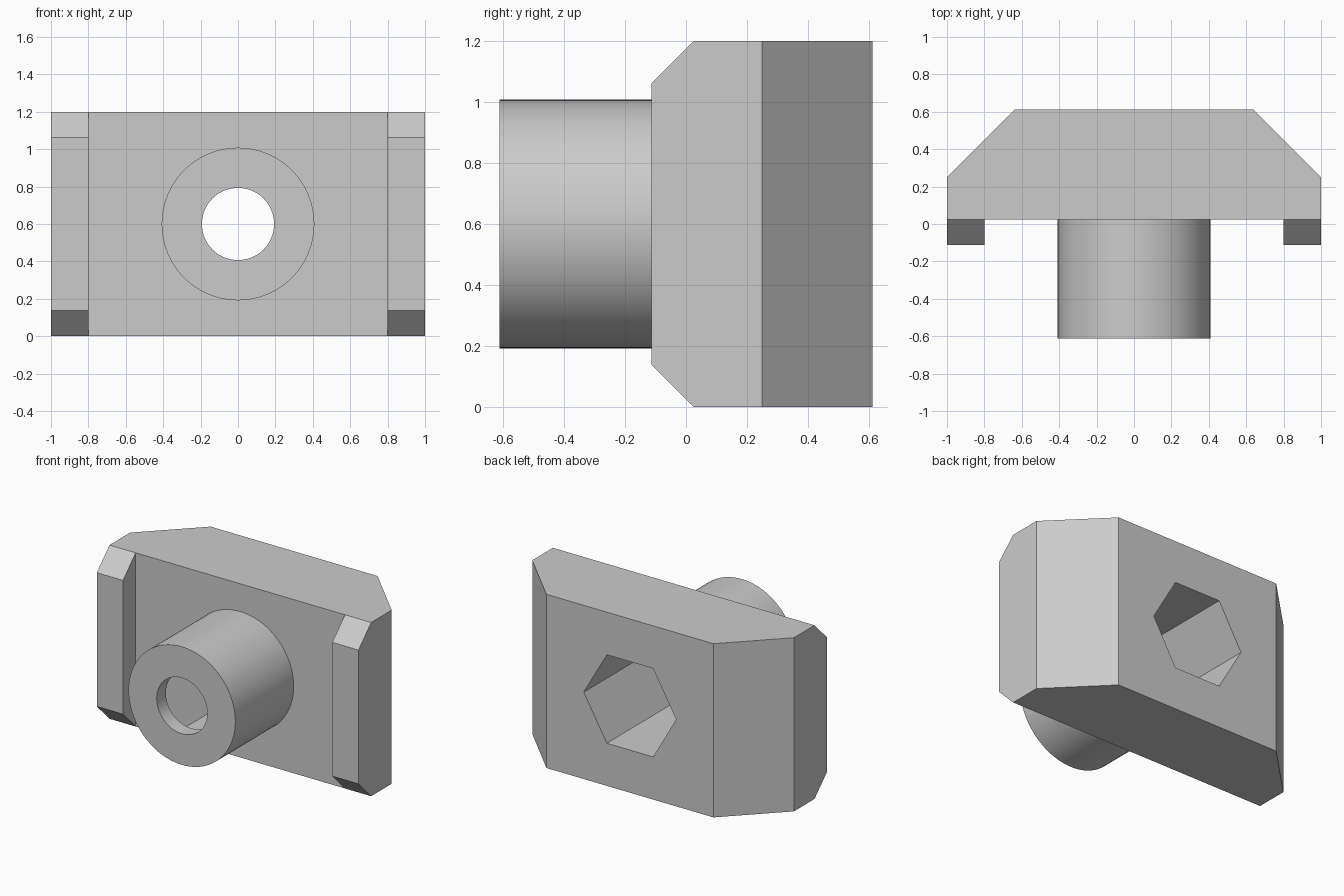
import bpy, bmesh, math
from mathutils import Vector

cube = bpy.data.objects.get("Cube")
if cube:
    bpy.data.objects.remove(cube, do_unlink=True)

HEIGHT = 1.2
MID = HEIGHT / 2
FRONT, FACE, BACK = -0.612, 0.025, 0.612

steel = bpy.data.materials.new("plain grey")
steel.use_nodes = True
GREY = (0.6, 0.6, 0.6, 1)
steel.diffuse_color = GREY
steel.node_tree.nodes["Principled BSDF"].inputs["Base Color"].default_value = GREY


def prism(name, outline, sweep):
    """Closed solid: a flat outline of 3D points swept along a vector."""
    bm = bmesh.new()
    face = bm.faces.new([bm.verts.new(p) for p in outline])
    result = bmesh.ops.extrude_face_region(bm, geom=[face], use_keep_orig=True)
    top = [v for v in result["geom"] if isinstance(v, bmesh.types.BMVert)]
    bmesh.ops.translate(bm, verts=top, vec=Vector(sweep))
    bmesh.ops.recalc_face_normals(bm, faces=bm.faces)
    mesh = bpy.data.meshes.new(name)
    bm.to_mesh(mesh)
    bm.free()
    mesh.materials.append(steel)
    obj = bpy.data.objects.new(name, mesh)
    bpy.context.collection.objects.link(obj)
    return obj


def round_bar(name, radius, sides, start, end):
    """Regular bar along y, centred on the hole axis."""
    turns = [2 * math.pi * i / sides for i in range(sides)]
    ring = [(radius * math.cos(a), start, MID + radius * math.sin(a)) for a in turns]
    return prism(name, ring, (0, end - start, 0))


def combine(body, tool, operation):
    mod = body.modifiers.new(tool.name, "BOOLEAN")
    mod.operation, mod.solver, mod.object = operation, "EXACT", tool
    bpy.context.view_layer.objects.active = body
    bpy.ops.object.modifier_apply(modifier=mod.name)
    bpy.data.objects.remove(tool, do_unlink=True)


# Plate with slanted rear corners
half = [(1, FACE), (1, 0.25), (0.638, BACK)]
outline = half + [(-x, y) for x, y in reversed(half)]
nut = prism("slot_nut", [(x, y, 0) for x, y in outline], (0, 0, HEIGHT))

# Side ribs with chamfered ends
for side, name in ((1, "left_rib"), (-1, "right_rib")):
    profile = [(FACE, 0), (-0.113, 0.138), (-0.113, HEIGHT - 0.138), (FACE, HEIGHT)]
    combine(nut, prism(name, [(side, y, z) for y, z in profile], (-0.2 * side, 0, 0)), "UNION")

# Front sleeve
combine(nut, round_bar("sleeve", 0.408, 96, FRONT, FACE + 0.1), "UNION")

# Deep hexagonal socket from the rear, short round bore at the front
combine(nut, round_bar("hex_socket", 0.353, 6, FRONT + 0.1, BACK + 0.1), "DIFFERENCE")
combine(nut, round_bar("bore", 0.193, 64, FRONT - 0.1, FRONT + 0.2), "DIFFERENCE")

# Merge coplanar faces left by the joins
bm = bmesh.new()
bm.from_mesh(nut.data)
bmesh.ops.remove_doubles(bm, verts=bm.verts, dist=0.0001)
bmesh.ops.dissolve_limit(bm, angle_limit=math.radians(0.5), verts=bm.verts, edges=bm.edges)
bm.to_mesh(nut.data)
bm.free()

nut.select_set(True)
bpy.context.view_layer.objects.active = nut
bpy.ops.object.shade_smooth_by_angle(angle=math.radians(30))
